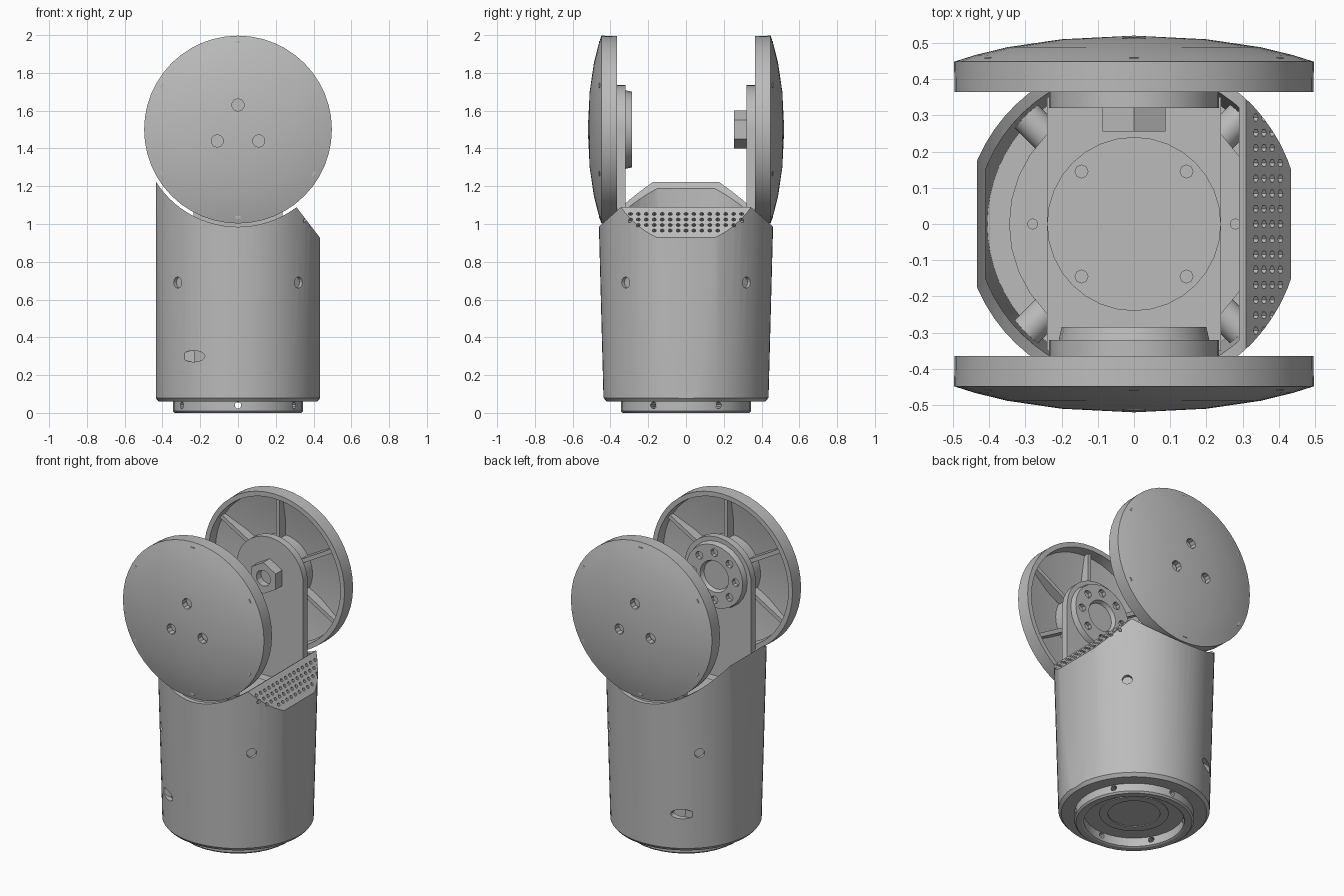
import bpy, bmesh, math
from mathutils import Matrix, Vector

old = bpy.data.objects.get("Cube")
if old:
    bpy.data.objects.remove(old, do_unlink=True)

grey = bpy.data.materials.new("light grey")
grey.use_nodes = True
color = (0.5, 0.5, 0.5, 1)
grey.diffuse_color = color
grey.node_tree.nodes["Principled BSDF"].inputs["Base Color"].default_value = color

PIVOT = 1.5            # height of the joint axis
SIDES = (-1, 1)
DIAGONALS = [(a, b) for a in SIDES for b in SIDES]


def finish(name, bm):
    bmesh.ops.recalc_face_normals(bm, faces=bm.faces[:])
    mesh = bpy.data.meshes.new(name)
    bm.to_mesh(mesh)
    bm.free()
    mesh.materials.append(grey)
    obj = bpy.data.objects.new(name, mesh)
    bpy.context.collection.objects.link(obj)
    return obj


def box(name, size, center, rot=Matrix()):
    bm = bmesh.new()
    bmesh.ops.create_cube(bm, size=1, matrix=Matrix.Translation(center) @ rot @ Matrix.Diagonal((*size, 1)))
    return finish(name, bm)


def pins(name, radius, ends, sides=32):
    """Cylinders between pairs of points, all in one object."""
    bm = bmesh.new()
    for a, b in ends:
        a, b = Vector(a), Vector(b)
        turn = (b - a).to_track_quat("Z", "Y").to_matrix().to_4x4()
        bmesh.ops.create_cone(bm, cap_ends=True, segments=sides, radius1=radius, radius2=radius,
                              depth=(b - a).length, matrix=Matrix.Translation((a + b) / 2) @ turn)
    return finish(name, bm)


def lathe(name, profile, sides=40, closed=False, place=Matrix()):
    bm = bmesh.new()
    vs = [bm.verts.new((r, 0, h)) for r, h in profile]
    pairs = list(zip(vs, vs[1:])) + ([(vs[-1], vs[0])] if closed else [])
    es = [bm.edges.new(p) for p in pairs]
    bmesh.ops.spin(bm, geom=vs + es, cent=(0, 0, 0), axis=(0, 0, 1), angle=math.tau, steps=sides)
    bmesh.ops.remove_doubles(bm, verts=bm.verts[:], dist=0.0001)
    bm.transform(place)
    return finish(name, bm)


def cut(obj, tool, operation="DIFFERENCE"):
    mod = obj.modifiers.new("cut", "BOOLEAN")
    mod.operation, mod.solver, mod.object = operation, "EXACT", tool
    bpy.context.view_layer.objects.active = obj
    bpy.ops.object.modifier_apply(modifier=mod.name)
    bpy.data.objects.remove(tool, do_unlink=True)


# Tapered housing with flattened sides, hollow inside
body = lathe("housing", [(0, .06), (.42, .06), (.437, .08), (.468, 1.25), (0, 1.25)], 64)
cut(body, box("flat_sides", (.866, 2, 3), (0, 0, 1)), "INTERSECT")
cavity = lathe("cavity", [(0, .1), (.405, .1), (.44, 1.3), (0, 1.3)], 64)
cut(cavity, box("cavity_sides", (.7, 2, 3), (-.06, 0, 1)), "INTERSECT")
cut(body, cavity)

# Round saddle and slanted shoulder cut from the top rim
cut(body, pins("saddle", .515, [((0, -1, PIVOT), (0, 1, PIVOT))], 80))
normal = Vector((.793, 0, .61))
slope = Vector((.61, 0, -.793))
middle = Vector((.37, 0, 1.01))
tilt = Matrix.Rotation(math.atan2(normal.x, normal.z), 4, "Y")
cut(body, box("slant", (1, 2, 1), middle + normal / 2, tilt))

# Perforated grille on the slant
holes = []
for row, half in ((-.055, 7), (-.018, 7), (.019, 6), (.056, 4)):
    for i in range(-half, half + 1):
        p = middle + slope * row + Vector((0, i * .042, 0))
        holes.append((p - normal * .025, p + normal * .02))
cut(body, pins("grille_holes", .011, holes, 6))

# Screw holes at the diagonals and two oval slots
cut(body, pins("screw_holes", .03, [((a * .29, b * .29, .69), (a * .4, b * .4, .69)) for a, b in DIAGONALS], 12))
slots = pins("slots", .03, [((0, s * .34, .3), (0, s * .6, .3)) for s in SIDES], 16)
slots.data.transform(Matrix.Translation((-.235, 0, 0)) @ Matrix.Diagonal((2, 1, 1, 1)))
cut(body, slots)

# Inner drive cylinder, its open foot ring and cross struts
drive = lathe("drive_cylinder", [(0, .1), (.29, .1), (.29, .005), (.3, 0), (.335, 0), (.345, .01), (.345, .8), (0, .8)], 32)
ring_angles = [math.radians(30 + 60 * k) for k in range(6)]
cut(drive, pins("foot_holes", .018, [((math.cos(t) * .25, math.sin(t) * .25, .04),
                                      (math.cos(t) * .4, math.sin(t) * .4, .04)) for t in ring_angles], 10))
cut(drive, pins("top_holes", .014, [((s * .28, 0, .76), (s * .28, 0, .83)) for s in SIDES], 10))
lathe("foot_inner_ring", [(.15, .055), (.2, .055), (.2, .11), (.15, .11)], 32, True)
pins("foot_bolts", .025, [((math.cos(t) * .245, math.sin(t) * .245, .075),
                           (math.cos(t) * .245, math.sin(t) * .245, .11)) for t in ring_angles], 6)
pins("foot_center", .07, [((0, 0, .07), (0, 0, .11))], 12)
pins("struts", .045, [((a * .2, b * .2, .69), (a * .305, b * .305, .69)) for a, b in DIAGONALS], 20)

# Fork base with its round cover
box("fork_base", (.48, .7, .05), (0, 0, .825))
cover = pins("fork_cover", .24, [((0, 0, .84), (0, 0, .865))], 32)
cut(cover, pins("cover_screws", .018, [((a * .145, b * .145, .85), (a * .145, b * .145, .9)) for a, b in DIAGONALS], 8))

for s, side in zip(SIDES, ("front", "back")):
    # Upright fork arm with a rounded top
    bm = bmesh.new()
    arc = [math.pi * k / 20 for k in range(21)]
    outline = [(.235 * math.cos(t), PIVOT + .235 * math.sin(t)) for t in arc] + [(-.235, .8), (.235, .8)]
    face = bm.faces.new([bm.verts.new((x, s * .32, z)) for x, z in outline])
    new = bmesh.ops.extrude_face_region(bm, geom=[face])["geom"]
    bmesh.ops.translate(bm, vec=(0, s * .045, 0), verts=[v for v in new if isinstance(v, bmesh.types.BMVert)])
    finish(side + "_fork_arm", bm)

    # Domed cap, hollow behind, with three screw holes
    place = Matrix.Translation((0, 0, PIVOT)) @ Matrix.Rotation(-s * math.pi / 2, 4, "X")
    cap = lathe(side + "_cap", [(0, .52), (.2, .51), (.35, .488), (.44, .466), (.497, .448), (.495, .365),
                                (.465, .365), (.46, .43), (.3, .46), (0, .485)], 48, False, place)
    cut(cap, pins("cap_holes", .033, [((x, s * .44, z), (x, s * .6, z))
                                      for x, z in ((0, 1.63), (-.11, 1.44), (.11, 1.44))], 10))

    # Hub and radial ribs behind the cap
    pins(side + "_cap_hub", .2, [((0, s * .36, PIVOT), (0, s * .465, PIVOT))])
    for k in range(6):
        spin = Matrix.Rotation(k * math.pi / 3, 4, "Y")
        center = Matrix.Translation((0, 0, PIVOT)) @ spin @ Vector((0, s * .43, .32))
        box(f"{side}_cap_rib_{k + 1}", (.025, .06, .3), center, spin)

# Drive flange on the front arm
place = Matrix.Translation((0, 0, PIVOT)) @ Matrix.Rotation(math.pi / 2, 4, "X")
flange = lathe("drive_flange", [(0, .33), (.21, .33), (.2, .285), (.1, .285), (.09, .31), (0, .31)], 24, False, place)
bolts = [(math.cos(k * math.pi / 4) * .15, PIVOT + math.sin(k * math.pi / 4) * .15) for k in range(8)]
cut(flange, pins("flange_holes", .025, [((x, -.31, z), (x, -.25, z)) for x, z in bolts], 8))

# Hexagonal bearing nut on the back arm
nut = pins("bearing_nut", .1, [((0, .255, PIVOT), (0, .33, PIVOT))], 6)
cut(nut, pins("nut_bore", .05, [((0, .2, PIVOT), (0, .3, PIVOT))], 12))

# Smooth curved walls, keep edges sharp
for obj in bpy.context.collection.objects:
    if obj.type == "MESH" and grey.name in obj.data.materials:
        bpy.ops.object.select_all(action="DESELECT")
        obj.select_set(True)
        bpy.context.view_layer.objects.active = obj
        bpy.ops.object.shade_smooth_by_angle(angle=math.radians(25))
